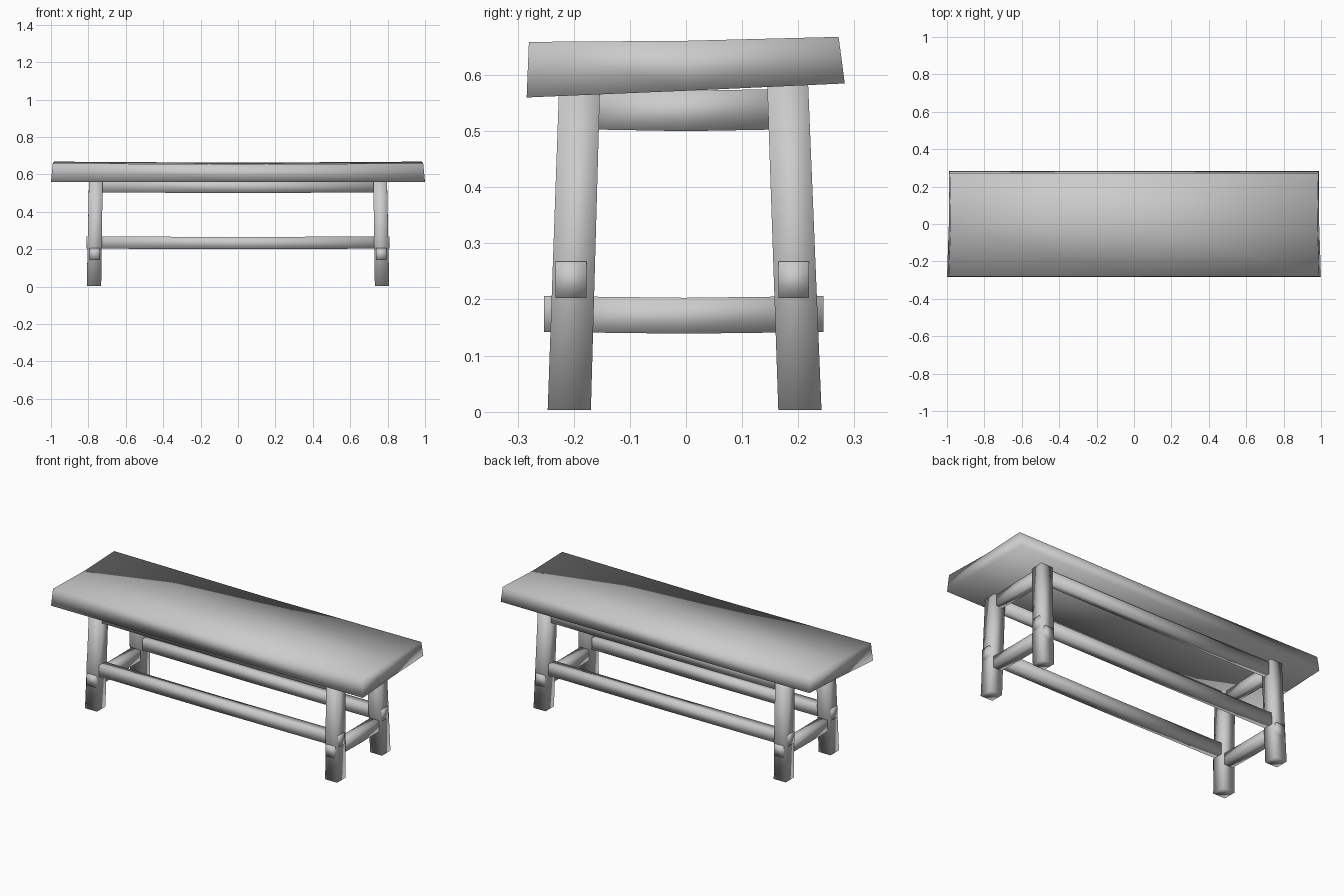
import bpy
import bmesh

if "Cube" in bpy.data.objects:
    bpy.data.objects.remove(bpy.data.objects["Cube"])


def loft(name, rings):
    """Solid through four-cornered rings, capped and fully smooth shaded."""
    bm = bmesh.new()
    loops = [[bm.verts.new(p) for p in ring] for ring in rings]
    for a, b in zip(loops, loops[1:]):
        for i in range(len(a)):
            j = (i + 1) % len(a)
            bm.faces.new((a[i], a[j], b[j], b[i]))
    bm.faces.new(loops[0])
    bm.faces.new(loops[-1])
    bmesh.ops.recalc_face_normals(bm, faces=bm.faces)
    me = bpy.data.meshes.new(name)
    bm.to_mesh(me)
    bm.free()
    for p in me.polygons:
        p.use_smooth = True
    ob = bpy.data.objects.new(name, me)
    bpy.context.collection.objects.link(ob)
    return ob


def rail(name, axis, half, across, w, z0, z1, shift=0.0, sag=0.003):
    """Slightly bowed rail along x or y, with a middle ring."""
    rings = []
    for t in (-1, 0, 1):
        d = sag if t == 0 else 0.0
        s = t * half + shift
        ring = []
        for o, z in ((-w / 2, z0), (w / 2, z0), (w / 2, z1), (-w / 2, z1)):
            c = across + o
            ring.append((s, c, z - d) if axis == 'x' else (c, s, z - d))
        rings.append(ring)
    return loft(name, rings)


# Seat plank: uneven hand-cut slab, three stations along its length
def seat_ring(t):
    dip = 0.006 if t == 0 else 0.0
    bottom, top = t * 1.0, t * 0.985
    return [(bottom, -0.284, 0.560), (t * 0.99, 0.0, 0.572),
            (t * 0.99, 0.283, 0.585), (top, 0.272, 0.668 - dip),
            (t * 0.98, 0.0, 0.661 - dip), (t * 0.99, -0.28, 0.659 - dip)]


loft("seat", [seat_ring(t) for t in (-1, 0, 1)])

# Four splayed square legs
for sx, side in ((-1, "left"), (1, "right")):
    for y_bot, y_top, top, end in ((-0.208, -0.190, 0.570, "front"),
                                   (0.203, 0.181, 0.588, "back")):
        rings = []
        for f in (0, 0.5, 1):
            x = sx * (0.77 - 0.01 * f)
            y = y_bot + (y_top - y_bot) * f
            z = 0.003 + (top - 0.003) * f
            h = 0.0385 - 0.002 * f
            rings.append([(x - h, y - h, z), (x + h, y - h, z),
                          (x + h, y + h, z), (x - h, y + h, z)])
        loft(f"{end}_{side}_leg", rings)
    # End rail under the seat and low cross stretcher on this side
    rail(f"{side}_end_apron", 'y', 0.17, sx * 0.76, 0.04, 0.503, 0.575)
    rail(f"{side}_cross_stretcher", 'y', 0.249, sx * 0.765, 0.056,
         0.142, 0.206, shift=-0.004)

# Long aprons and long through stretchers
for y, ys, end in ((-0.19, -0.205, "front"), (0.182, 0.192, "back")):
    rail(f"{end}_apron", 'x', 0.74, y, 0.04, 0.503, 0.573)
    rail(f"{end}_stretcher", 'x', 0.81, ys, 0.055, 0.203, 0.268)
